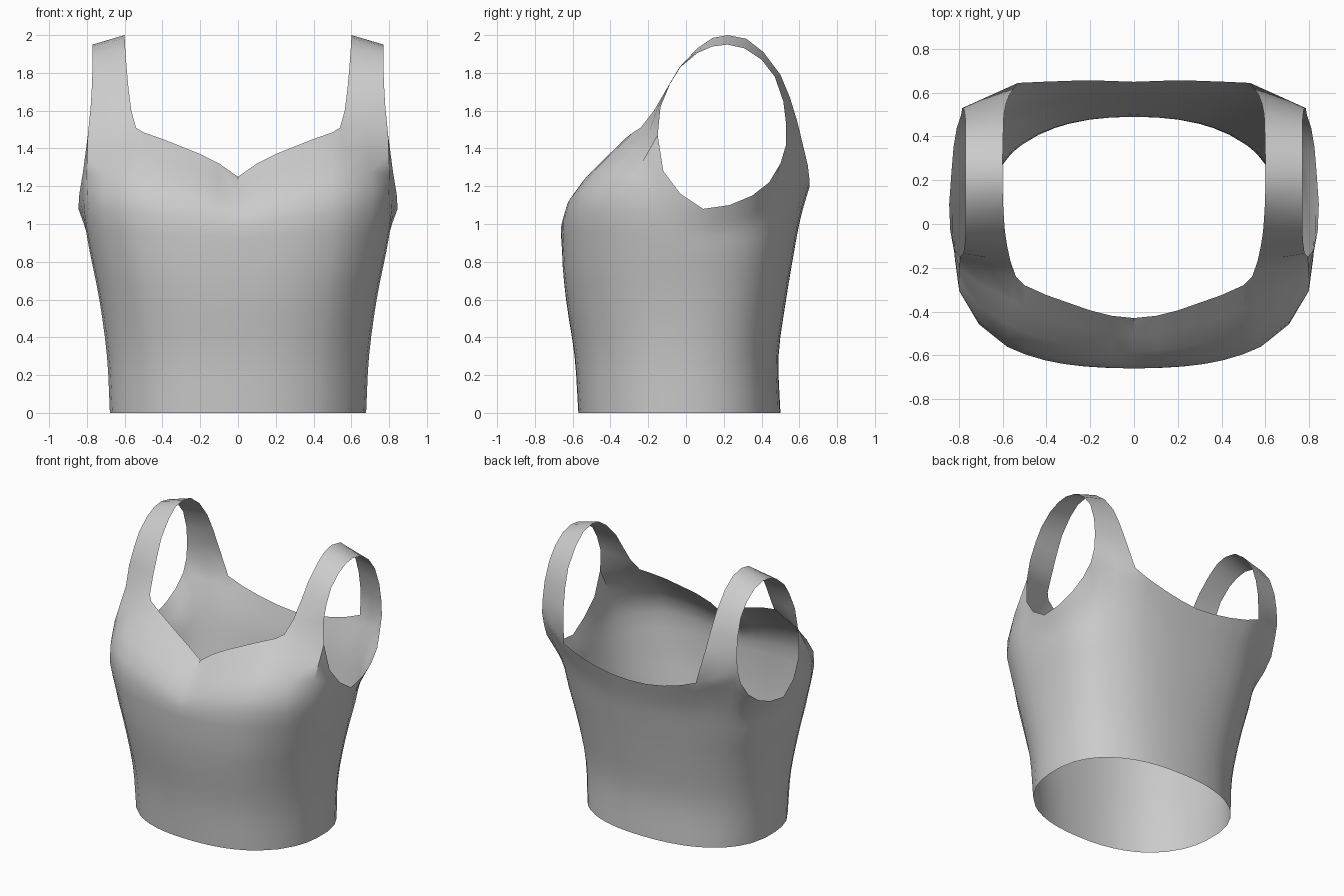
import bpy, bmesh
from math import radians, cos, sin
from mathutils import Vector

if "Cube" in bpy.data.objects:
    bpy.data.objects.remove(bpy.data.objects["Cube"])

# Body cross-sections: z, half width, front depth, back depth, roundness
RINGS = [(0, .68, .57, .50, 2.3), (.3, .695, .59, .49, 2.35), (.6, .735, .635, .53, 2.5),
         (.9, .795, .66, .58, 2.7), (1.2, .845, .62, .64, 2.9), (1.5, .80, .40, .60, 2.7)]

# Top edge of the right half, centre front to centre back: angle, x, y, z
FRONT = [(-90, 0, -.43, 1.25), (-80, .1, -.42, 1.32), (-71, .2, -.395, 1.37),
         (-63, .3, -.36, 1.41), (-56, .4, -.325, 1.45), (-49, .5, -.28, 1.485),
         (-43, .54, -.24, 1.51), (-32, .6675, -.195, 1.49), (-21, .795, -.15, 1.47),
         (-13, .82, -.12, 1.28), (-5, .84, -.03, 1.16)]
BACK = [(5, .845, .09, 1.08), (15, .835, .23, 1.10), (23, .825, .35, 1.15),
        (28.5, .81, .44, 1.22), (32, .79, .50, 1.32), (35, .785, .53, 1.42),
        (43, .6575, .5875, 1.365), (50.5, .53, .645, 1.31), (57, .42, .65, 1.265),
        (67, .28, .655, 1.225), (78, .14, .655, 1.20), (90, 0, .65, 1.19)]

# Shoulder strap: inner edge and outer edge, front to back
STRAP = [((.54, -.24, 1.51), (.795, -.15, 1.47)), ((.565, -.17, 1.60), (.78, -.135, 1.62)),
         ((.58, -.10, 1.72), (.773, -.085, 1.74)), ((.59, -.035, 1.83), (.77, -.03, 1.83)),
         ((.597, .06, 1.93), (.77, .06, 1.905)), ((.60, .14, 1.985), (.77, .14, 1.94)),
         ((.60, .22, 2.0), (.77, .22, 1.95)), ((.60, .32, 1.98), (.77, .31, 1.93)),
         ((.598, .41, 1.91), (.77, .40, 1.87)), ((.595, .50, 1.79), (.77, .47, 1.78)),
         ((.585, .55, 1.67), (.775, .515, 1.65)), ((.57, .59, 1.54), (.78, .53, 1.53)),
         ((.53, .645, 1.31), (.785, .53, 1.42))]


def spline(p0, p1, p2, p3, t):
    return 0.5 * (2 * p1 + (p2 - p0) * t + (2 * p0 - 5 * p1 + 4 * p2 - p3) * t * t
                  + (3 * p1 - p0 - 3 * p2 + p3) * t ** 3)


def section(angle, z):
    """Point on the torso at a given angle and height."""
    i = min(int(z / .3), len(RINGS) - 2)
    t = z / .3 - i
    w, f, b, n = (p + (q - p) * t for p, q in zip(RINGS[i][1:], RINGS[i + 1][1:]))
    c, s = cos(radians(angle)), sin(radians(angle))
    r = (abs(c / w) ** n + abs(s / (f if s < 0 else b)) ** n) ** (-1 / n)
    return Vector((r * c, r * s, z))


def column(angle, x, y, z):
    """Vertical seam line from the hem to the top edge."""
    pts = [section(angle, h) for h in (0, .3, .6, .85, .85 + (z - .85) * .5)]
    pts.append(Vector((x, y, z)))
    pts = [2 * pts[0] - pts[1]] + pts + [2 * pts[-1] - pts[-2]]
    out = [spline(*pts[i:i + 4], k / 3) for i in range(len(pts) - 3) for k in range(3)]
    out = [Vector((v.x, v.y, max(v.z, 0))) for v in out]
    return out + [pts[-2]]


def grid(bm, lines):
    vs = [[bm.verts.new(p) for p in line] for line in lines]
    for a, b in zip(vs, vs[1:]):
        for i in range(len(a) - 1):
            bm.faces.new((a[i], b[i], b[i + 1], a[i + 1]))


# Right half: torso panel plus strap, welded together
bm = bmesh.new()
grid(bm, [column(*c) for c in FRONT + BACK])
grid(bm, [(Vector(o), (Vector(i) + Vector(o)) / 2, Vector(i)) for i, o in STRAP])
bmesh.ops.remove_doubles(bm, verts=bm.verts, dist=.002)
bmesh.ops.recalc_face_normals(bm, faces=bm.faces)
# Make the open shell face outwards
front_face = min(bm.faces, key=lambda f: f.calc_center_median().y)
if front_face.normal.y > 0:
    bmesh.ops.reverse_faces(bm, faces=bm.faces)
mesh = bpy.data.meshes.new("bodice")
bm.to_mesh(mesh)
bm.free()
bodice = bpy.data.objects.new("bodice", mesh)
bpy.context.collection.objects.link(bodice)

# Left half by mirroring
mirror = bodice.modifiers.new("mirror", 'MIRROR')
mirror.merge_threshold = .002
bpy.context.view_layer.objects.active = bodice
bodice.select_set(True)
bpy.ops.object.modifier_apply(modifier="mirror")
bpy.ops.object.shade_smooth_by_angle(angle=radians(40))
